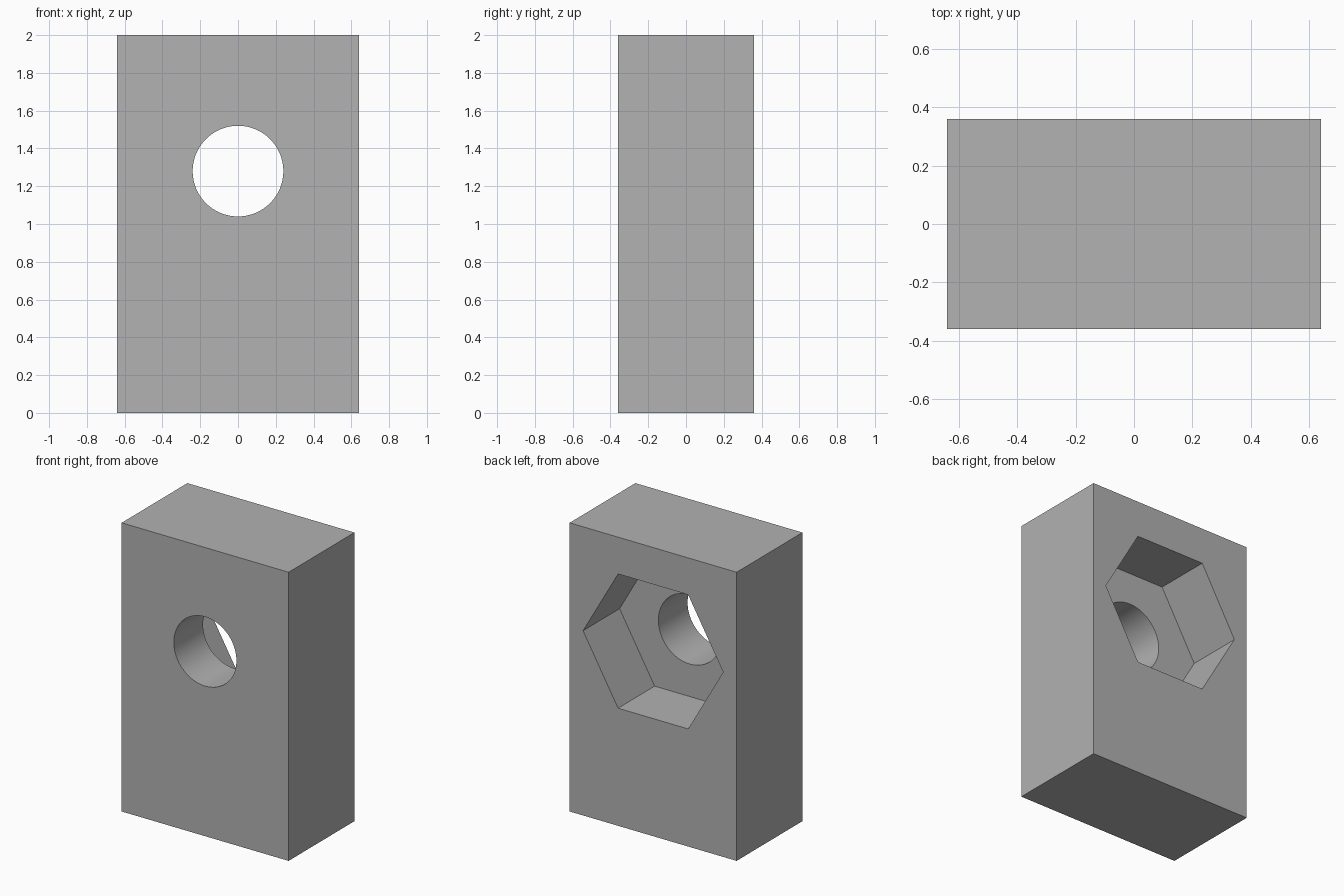
import bpy
import math

WIDTH, DEPTH, HEIGHT = 1.28, 0.72, 2.0
HOLE_Z = 1.28
BACK = DEPTH / 2

if "Cube" in bpy.data.objects:
    bpy.data.objects.remove(bpy.data.objects["Cube"], do_unlink=True)

# Single plain grey
grey = bpy.data.materials.new("plain_grey")
grey.use_nodes = True
colour = (0.445, 0.445, 0.445, 1)
grey.diffuse_color = colour
grey.node_tree.nodes["Principled BSDF"].inputs["Base Color"].default_value = colour

# Upright block
bpy.ops.mesh.primitive_cube_add(size=1, location=(0, 0, HEIGHT / 2))
block = bpy.context.object
block.name = "block"
block.scale = (WIDTH, DEPTH, HEIGHT)
bpy.ops.object.transform_apply(location=True, rotation=True, scale=True)
block.data.materials.append(grey)


def cut(name, sides, radius, y_from, y_to, turn=0):
    """Cut a prism running along y out of the block."""
    bpy.ops.mesh.primitive_cylinder_add(
        vertices=sides, radius=radius, depth=y_to - y_from,
        location=(0, (y_from + y_to) / 2, HOLE_Z),
        rotation=(math.pi / 2, turn, 0))
    cutter = bpy.context.object
    cutter.name = name
    cutter.hide_render = True
    cutter.data.materials.append(grey)
    bpy.ops.object.transform_apply(location=True, rotation=True, scale=True)
    bpy.context.view_layer.objects.active = block
    mod = block.modifiers.new(name, "BOOLEAN")
    mod.operation = "DIFFERENCE"
    mod.solver = "EXACT"
    mod.object = cutter
    bpy.ops.object.modifier_apply(modifier=mod.name)
    bpy.data.objects.remove(cutter, do_unlink=True)


# Hexagonal nut pocket in the back, corners pointing sideways
cut("hex_pocket", 6, 0.537, BACK - 0.40, BACK + 0.2, math.pi / 6)
# Round bolt hole through the block
cut("bolt_hole", 96, 0.24, -BACK - 0.2, BACK + 0.2)

# Smooth bore, sharp edges elsewhere
bpy.ops.object.select_all(action="DESELECT")
block.select_set(True)
bpy.context.view_layer.objects.active = block
bpy.ops.object.shade_smooth_by_angle(angle=math.radians(30))
